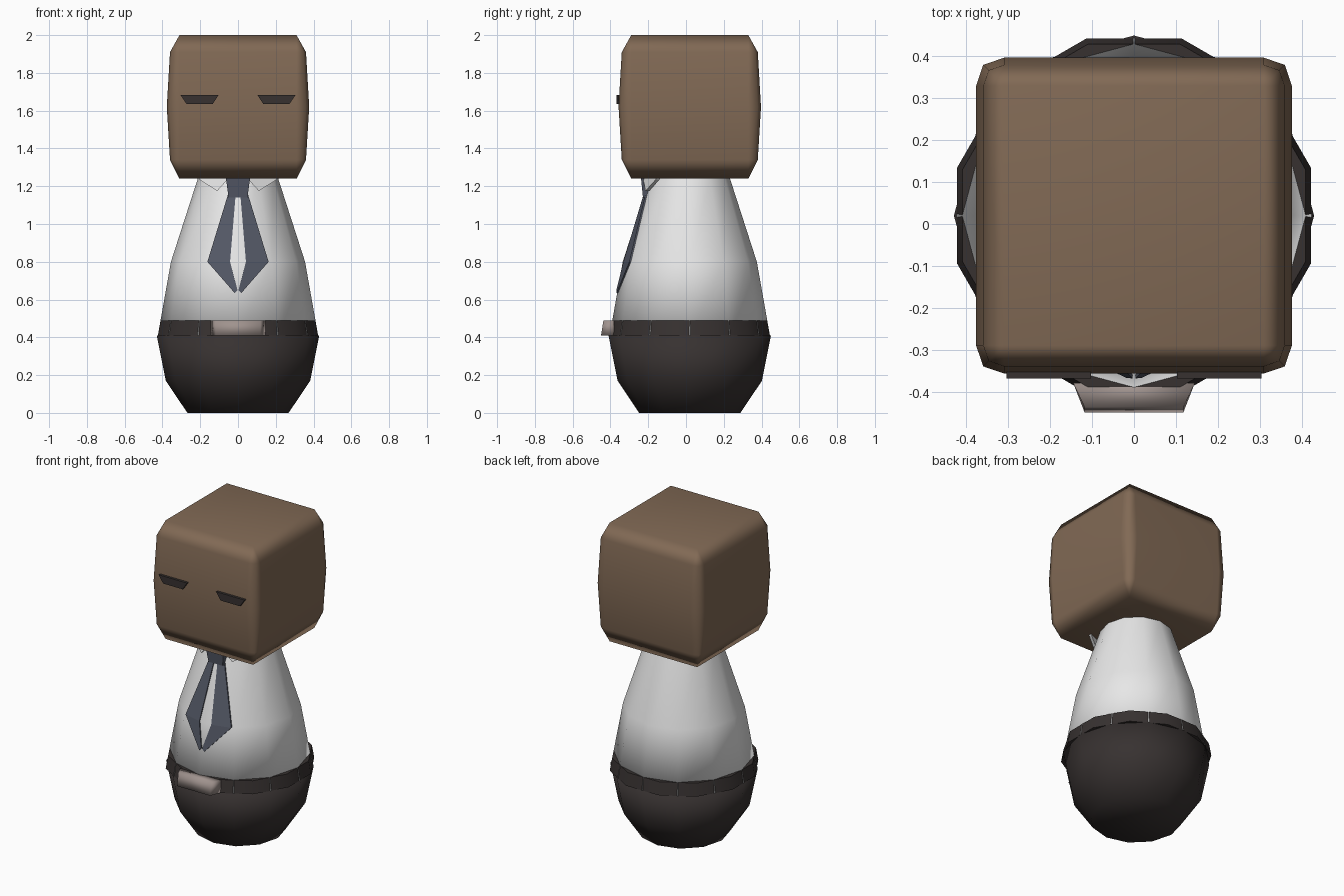
import bpy
import bmesh
from math import sin, cos, pi, tan

if "Cube" in bpy.data.objects:
    bpy.data.objects.remove(bpy.data.objects["Cube"], do_unlink=True)

CY = 0.02      # depth of the model's axis
SIDES = 12


def material(name, r, g, b):
    m = bpy.data.materials.new(name)
    m.use_nodes = True
    m.diffuse_color = (r, g, b, 1)
    m.node_tree.nodes["Principled BSDF"].inputs["Base Color"].default_value = (r, g, b, 1)
    return m


brown = material("brown", 0.22, 0.142, 0.09)
white = material("shirt white", 0.8, 0.8, 0.8)
black = material("near black", 0.038, 0.031, 0.03)
slate = material("slate blue", 0.088, 0.098, 0.132)
metal = material("warm grey", 0.35, 0.29, 0.27)


def finish(name, bm, mat, smooth=False):
    bmesh.ops.recalc_face_normals(bm, faces=bm.faces)
    for f in bm.faces:
        f.smooth = smooth
    me = bpy.data.meshes.new(name)
    bm.to_mesh(me)
    bm.free()
    me.materials.append(mat)
    ob = bpy.data.objects.new(name, me)
    bpy.context.collection.objects.link(ob)
    return ob


def loft(name, rings, mat, smooth=True):
    """Skin rings of equal length and cap both ends."""
    bm = bmesh.new()
    rows = [[bm.verts.new(p) for p in ring] for ring in rings]
    n = len(rows[0])
    for a, b in zip(rows, rows[1:]):
        for i in range(n):
            j = (i + 1) % n
            bm.faces.new((a[i], a[j], b[j], b[i]))
    bm.faces.new(rows[0])
    bm.faces.new(rows[-1])
    bmesh.ops.remove_doubles(bm, verts=bm.verts, dist=0.0005)
    return finish(name, bm, mat, smooth)


def circle(r, z, turn=0.0):
    return [(r * sin(2 * pi * i / SIDES + turn), CY - r * cos(2 * pi * i / SIDES + turn), z)
            for i in range(SIDES)]


def sheet(name, polys, mat, thick):
    """Thin solid plate made from polygons, mirrored by the sign of x."""
    bm = bmesh.new()
    for poly in polys:
        bm.faces.new([bm.verts.new(p) for p in poly])
    bmesh.ops.remove_doubles(bm, verts=bm.verts, dist=0.0005)
    back = {v: bm.verts.new((v.co.x, v.co.y + thick, v.co.z)) for v in list(bm.verts)}
    for f in list(bm.faces):
        bm.faces.new([back[v] for v in reversed(f.verts)])
    for e in [e for e in bm.edges if len(e.link_faces) == 1 and e.verts[0] in back]:
        a, b = e.verts
        bm.faces.new((a, b, back[b], back[a]))
    return finish(name, bm, mat)


# Trousers and shirt
loft("trousers", [circle(0.268, 0), circle(0.382, 0.17), circle(0.43, 0.41)], black)
SHIRT = [(0.40, 0.426), (0.80, 0.355), (1.24, 0.213), (1.28, 0.20)]
SHIRT_Z = [z for z, r in SHIRT]
loft("shirt", [circle(r, z) for z, r in SHIRT], white)

# Belt ring, turned half a side so the shirt shows between its panels
half = pi / SIDES
belt = loft("belt", [circle(0.40, 0.41, half), circle(0.438, 0.41, half),
                     circle(0.424, 0.49, half), circle(0.39, 0.49, half)], black)
bpy.context.view_layer.objects.active = belt
belt.select_set(True)
bpy.ops.object.shade_smooth_by_angle(angle=0.7)
belt.select_set(False)

# Buckle
loft("buckle", [[(-0.145, -0.38, z), (-0.118, y, z), (0.118, y, z), (0.145, -0.38, z)]
                for z, y in ((0.41, -0.45), (0.49, -0.437))], metal)


def shirt_front(x, z, off):
    """Point just in front of the shirt at the given x and z."""
    for (z0, r0), (z1, r1) in zip(SHIRT, SHIRT[1:]):
        if z0 <= z <= z1:
            r = r0 + (r1 - r0) * (z - z0) / (z1 - z0)
            return (x, CY - r + abs(x) * tan(half) - off, z)


# Two tie blades leaving the shirt visible along the middle
for side, label in ((1, "left"), (-1, "right")):
    upper = [(0.012, 1.16), (0.052, 1.16), (0.162, 0.80), (0.042, 0.80)]
    lower = [(0.042, 0.80), (0.162, 0.80), (0.018, 0.635), (0.003, 0.65)]
    sheet("tie_blade_" + label,
          [[shirt_front(side * x, z, 0.008) for x, z in quad] for quad in (upper, lower)],
          slate, 0.02)

    # Collar flap
    flap = [(0.22, -0.15, 1.26), (0.205, -0.16, 1.235), (0.11, -0.215, 1.175),
            (0.06, -0.225, 1.23), (0.05, -0.225, 1.26)]
    sheet("collar_" + label, [[(side * x, y, z) for x, y, z in flap]], white, 0.02)

    # Closed eye
    eye = [(0.103, 1.683), (0.305, 1.683), (0.272, 1.635), (0.134, 1.635)]
    sheet("eye_" + label, [[(side * x, -0.369, z) for x, z in eye]], black, 0.03)

# Tie knot
loft("tie_knot", [[(-w, y, z), (w, y, z), (w, -0.15, z), (-w, -0.15, z)]
                  for w, y, z in ((0.05, -0.228, 1.14), (0.066, -0.24, 1.26))], slate, False)


def rounded_square(h, mid, inner, z):
    """Square ring with two-step corners, centred on the model's axis."""
    pts = []
    for sx, sy in ((1, 1), (-1, 1), (-1, -1), (1, -1)):
        corner = [(h, inner), (mid, mid), (inner, h)]
        if sx * sy < 0:
            corner.reverse()
        pts += [(sx * x, CY + sy * y, z) for x, y in corner]
    return pts


# Head block with softly bulging sides
head = loft("head", [rounded_square(0.31, 0.31, 0.31, 1.24),
                     rounded_square(0.36, 0.347, 0.31, 1.34),
                     rounded_square(0.377, 0.36, 0.31, 1.62),
                     rounded_square(0.36, 0.347, 0.31, 1.91),
                     rounded_square(0.31, 0.31, 0.31, 2.0)], brown)
head.modifiers.new("even_shading", 'WEIGHTED_NORMAL')
